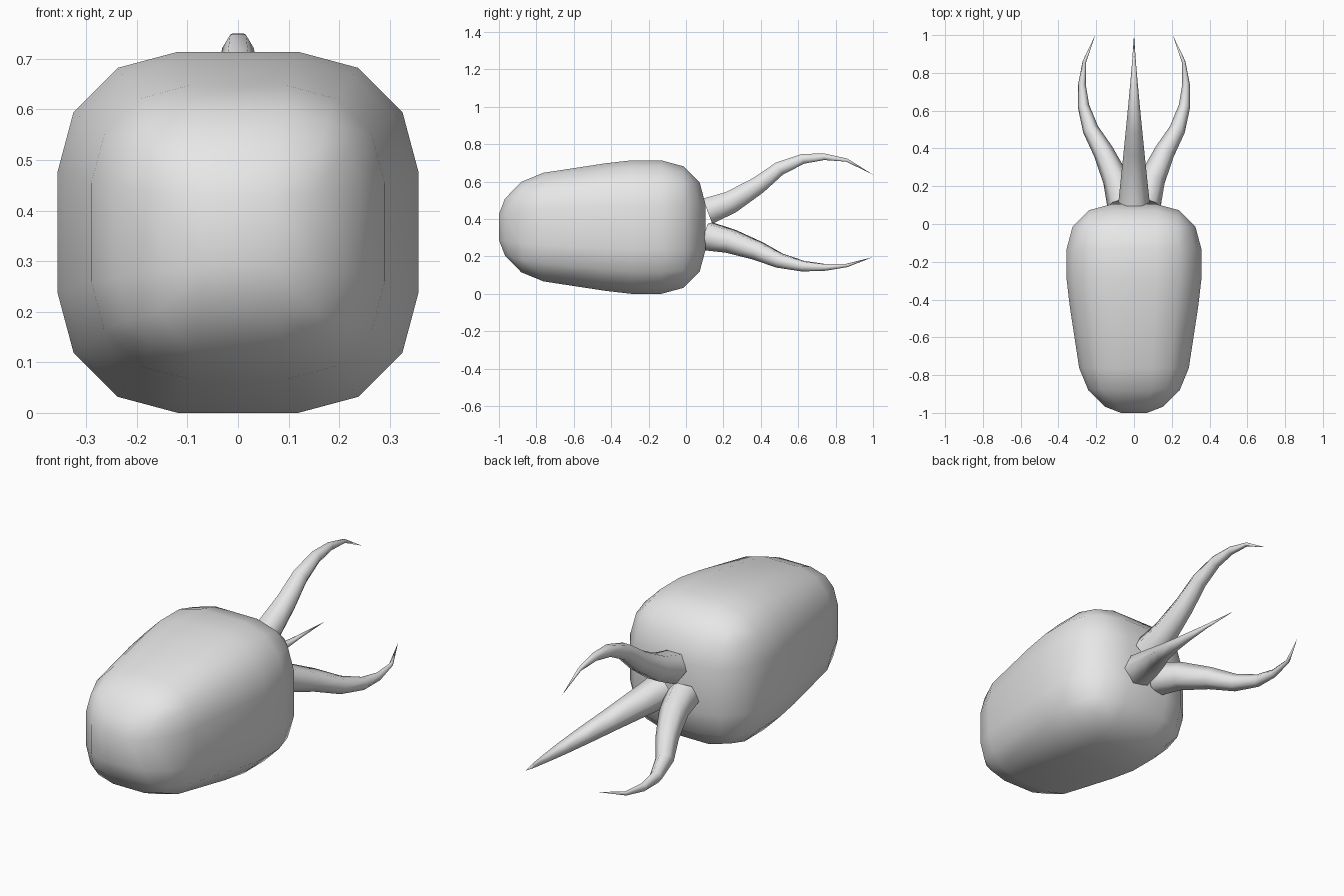
import bpy, bmesh, math
from mathutils import Vector, Matrix

cube = bpy.data.objects.get("Cube")
if cube:
    bpy.data.objects.remove(cube, do_unlink=True)

grey = bpy.data.materials.new("light_grey")
grey.use_nodes = True
grey.diffuse_color = (0.8, 0.8, 0.8, 1)
grey.node_tree.nodes["Principled BSDF"].inputs["Base Color"].default_value = (0.8, 0.8, 0.8, 1)

MID_Z = 0.357
AXIS = Vector((0, 0, MID_Z))


def finish(name, bm):
    """Turn a bmesh into a smooth-shaded object."""
    bmesh.ops.recalc_face_normals(bm, faces=bm.faces)
    mesh = bpy.data.meshes.new(name)
    bm.to_mesh(mesh)
    bm.free()
    mesh.materials.append(grey)
    obj = bpy.data.objects.new(name, mesh)
    bpy.context.collection.objects.link(obj)
    bpy.ops.object.select_all(action='DESELECT')
    obj.select_set(True)
    bpy.context.view_layer.objects.active = obj
    bpy.ops.object.shade_smooth_by_angle(angle=math.radians(75))
    return obj


def lerp_table(table, v):
    """Linear interpolation in a list of (position, value) pairs."""
    for (a, fa), (b, fb) in zip(table, table[1:]):
        if v <= b:
            return fa + (fb - fa) * max(0, (v - a) / (b - a))
    return table[-1][1]


# Body: rounded box, narrowing towards the front
FRONT, BACK = -1.0, 0.105
TAPER = [(-1, 0.58), (-0.967, 0.64), (-0.875, 0.75), (-0.75, 0.82),
         (-0.43, 0.955), (-0.29, 1), (BACK, 1)]
bm = bmesh.new()
bmesh.ops.create_cube(bm, size=1)
for v in bm.verts:
    v.co = (v.co.x * 2 * MID_Z, (FRONT + BACK) / 2 + v.co.y * (BACK - FRONT), v.co.z * 2 * MID_Z)
bmesh.ops.bevel(bm, geom=bm.verts[:] + bm.edges[:], offset=0.238, segments=3,
                profile=0.5, affect='EDGES')
for y in (-0.43, -0.29):
    bmesh.ops.bisect_plane(bm, geom=bm.verts[:] + bm.edges[:] + bm.faces[:],
                           plane_co=(0, y, 0), plane_no=(0, 1, 0))
for v in bm.verts:
    s = lerp_table(TAPER, v.co.y)
    v.co = (v.co.x * s, v.co.y, v.co.z * s + MID_Z)
finish("body", bm)

# Tentacles: curved six-sided cones, one above and a mirrored pair below
PATH = [(0.115, 0.442), (0.24, 0.49), (0.385, 0.58), (0.5, 0.67),
        (0.625, 0.722), (0.74, 0.733), (0.86, 0.715), (1.0, 0.637)]
SIDES = 6


def tentacle(name, angle, reach):
    pts = [Vector((0, y, (z - MID_Z) * reach)) for y, z in PATH]
    bm = bmesh.new()
    rings = []
    for i, p in enumerate(pts[:-1]):
        tangent = (pts[i + 1] - pts[max(i - 1, 0)]).normalized()
        up = Vector((1, 0, 0)).cross(tangent)
        r = 0.083 * ((1 - p.y) / (1 - pts[0].y)) ** 1.15
        ring = []
        for k in range(SIDES):
            a = math.tau * k / SIDES
            ring.append(bm.verts.new(p + Vector((r * math.cos(a), 0, 0)) + up * r * math.sin(a)))
        rings.append(ring)
    for lower, upper in zip(rings, rings[1:]):
        for k in range(SIDES):
            n = (k + 1) % SIDES
            bm.faces.new((lower[k], lower[n], upper[n], upper[k]))
    tip = bm.verts.new(pts[-1])
    for k in range(SIDES):
        bm.faces.new((rings[-1][k], rings[-1][(k + 1) % SIDES], tip))
    bm.faces.new(rings[0])
    bm.transform(Matrix.Translation(AXIS) @ Matrix.Rotation(angle, 4, 'Y'))
    finish(name, bm)


tentacle("upper_tentacle", 0, 1)
for side, sign in (("left", 1), ("right", -1)):
    tentacle(side + "_lower_tentacle", sign * math.radians(128), 0.93)
